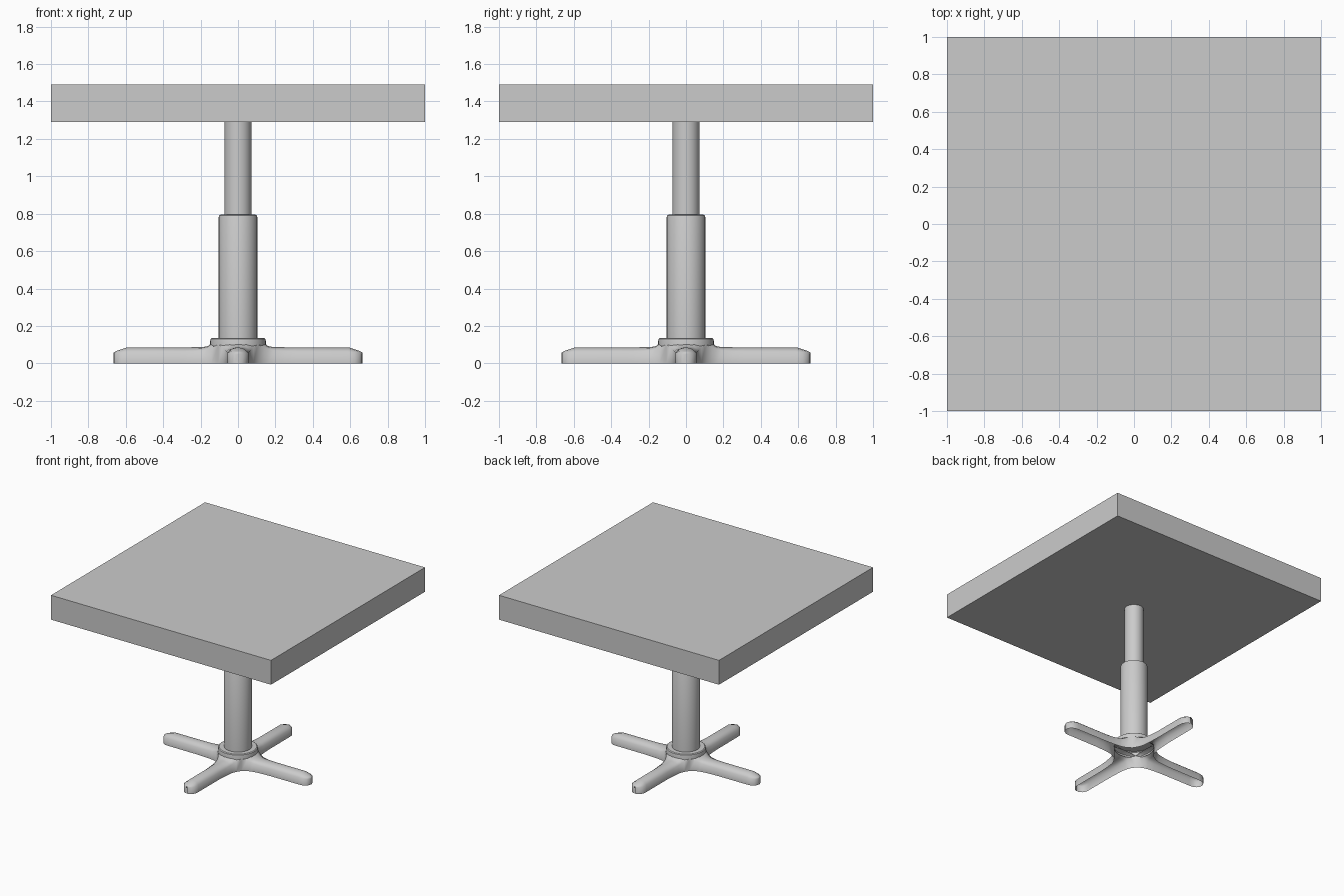
import bpy, bmesh, math
from mathutils import Matrix, Vector

if "Cube" in bpy.data.objects:
    bpy.data.objects.remove(bpy.data.objects["Cube"])


def finish(bm, name, angle=None):
    bmesh.ops.remove_doubles(bm, verts=bm.verts, dist=0.0005)
    bmesh.ops.recalc_face_normals(bm, faces=bm.faces)
    mesh = bpy.data.meshes.new(name)
    bm.to_mesh(mesh)
    bm.free()
    obj = bpy.data.objects.new(name, mesh)
    bpy.context.collection.objects.link(obj)
    if angle:
        bpy.ops.object.select_all(action='DESELECT')
        obj.select_set(True)
        bpy.context.view_layer.objects.active = obj
        bpy.ops.object.shade_smooth_by_angle(angle=math.radians(angle))
    return obj


def lathe(name, profile, steps=32):
    """Spin an (r, z) profile around the z axis."""
    bm = bmesh.new()
    verts = [bm.verts.new((r, 0, z)) for r, z in profile]
    edges = [bm.edges.new(p) for p in zip(verts, verts[1:])]
    bmesh.ops.spin(bm, geom=verts + edges, cent=(0, 0, 0), axis=(0, 0, 1),
                   angle=math.tau, steps=steps)
    return finish(bm, name, 35)


# Square table top
bm = bmesh.new()
bmesh.ops.create_cube(bm, size=1, matrix=Matrix.Translation((0, 0, 1.39))
                      @ Matrix.Diagonal((2, 2, 0.2, 1)))
finish(bm, "table_top")

# Telescoping column
lathe("upper_column", [(0.072, 0.79), (0.072, 1.29)])
lathe("lower_column", [(0, 0.13), (0.103, 0.13), (0.103, 0.783),
                       (0.100, 0.791), (0.092, 0.795), (0.07, 0.795)])

# Hub collar that carries the column
lathe("hub", [(0.10, 0.135), (0.140, 0.135), (0.147, 0.130),
              (0.149, 0.118), (0.150, 0.085)])

# Four feet as an open shell: distance, half width, side height, ridge height
rings = [(0.105, 0.105, 0.100, 0.110), (0.14, 0.082, 0.086, 0.107),
         (0.162, 0.073, 0.076, 0.092), (0.19, 0.066, 0.068, 0.087),
         (0.25, 0.060, 0.061, 0.086), (0.32, 0.056, 0.058, 0.086),
         (0.59, 0.055, 0.058, 0.086), (0.625, 0.052, 0.056, 0.075),
         (0.650, 0.037, 0.053, 0.066), (0.662, 0.018, 0.051, 0.060),
         (0.665, 0.001, 0.050, 0.058)]
bm = bmesh.new()
for i in range(4):
    turn = Matrix.Rotation(i * math.pi / 2, 3, 'Z')
    previous = None
    for x, w, side, top in rings:
        mid = side + (top - side) * 0.72
        section = [(-w, 0), (-w, side), (-w * 0.55, mid), (0, top),
                   (w * 0.55, mid), (w, side), (w, 0)]
        row = [bm.verts.new(turn @ Vector((x, y, z))) for y, z in section]
        if previous:
            for a in range(6):
                bm.faces.new((previous[a], previous[a + 1],
                              row[a + 1], row[a]))
        previous = row
finish(bm, "feet", 65)
